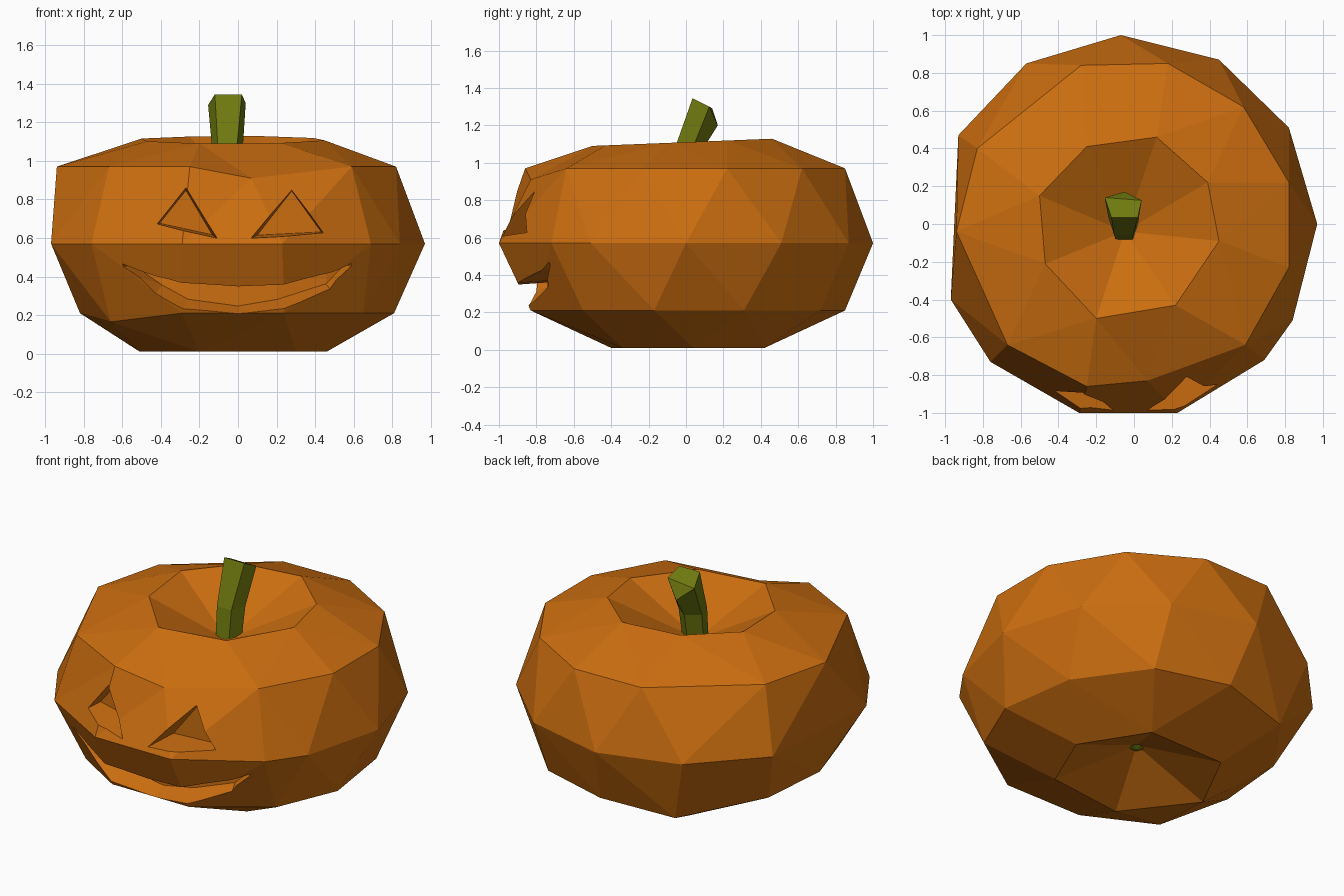
import bpy, bmesh, math

if "Cube" in bpy.data.objects:
    bpy.data.objects.remove(bpy.data.objects["Cube"], do_unlink=True)


def make_material(name, rgb):
    mat = bpy.data.materials.new(name)
    mat.use_nodes = True
    color = (*rgb, 1)
    mat.diffuse_color = color
    bsdf = next(n for n in mat.node_tree.nodes if n.type == 'BSDF_PRINCIPLED')
    bsdf.inputs["Base Color"].default_value = color
    return mat


def make_object(name, bm, mat):
    bmesh.ops.recalc_face_normals(bm, faces=bm.faces)
    mesh = bpy.data.meshes.new(name)
    bm.to_mesh(mesh)
    bm.free()
    mesh.materials.append(mat)
    obj = bpy.data.objects.new(name, mesh)
    bpy.context.collection.objects.link(obj)
    return obj


def angle(vert):
    return math.atan2(vert.co.y, vert.co.x) % math.tau


def add_ring(bm, points, height, tilt=0):
    """Points are (x, y) or (x, y, own height), sorted around the z axis."""
    verts = [bm.verts.new((p[0], p[1], p[2] if len(p) > 2 else height + tilt * p[1]))
             for p in points]
    return sorted(verts, key=angle)


def zip_rings(bm, lower, upper):
    """Join two rings of different counts with a band of triangles."""
    def turn(ring, i):
        return angle(ring[i % len(ring)]) + math.tau * (i // len(ring))
    i = j = 0
    while i < len(lower) or j < len(upper):
        a, b = lower[i % len(lower)], upper[j % len(upper)]
        step_low = j >= len(upper) or (
            i < len(lower)
            and turn(lower, i) + turn(lower, i + 1) <= turn(upper, j) + turn(upper, j + 1))
        if step_low:
            i += 1
            bm.faces.new((a, lower[i % len(lower)], b))
        else:
            j += 1
            bm.faces.new((a, upper[j % len(upper)], b))


def add_fan(bm, ring, tip):
    centre = bm.verts.new(tip)
    for a, b in zip(ring, ring[1:] + ring[:1]):
        bm.faces.new((a, b, centre))


def loft(bm, loops):
    """Closed skin through loops with equal point counts."""
    rows = [[bm.verts.new(p) for p in loop] for loop in loops]
    for low, high in zip(rows, rows[1:]):
        for k in range(len(low)):
            m = (k + 1) % len(low)
            bm.faces.new((low[k], low[m], high[m], high[k]))
    return rows


def carve(target, cutter):
    cutter.hide_render = True
    mod = target.modifiers.new("carving", 'BOOLEAN')
    mod.operation = 'DIFFERENCE'
    mod.solver = 'EXACT'
    mod.object = cutter
    bpy.context.view_layer.objects.active = target
    bpy.ops.object.modifier_apply(modifier=mod.name)
    bpy.data.objects.remove(cutter, do_unlink=True)


orange = make_material("pumpkin orange", (.6, .155, .005))
green = make_material("stem green", (.16, .195, .005))

# Pumpkin body: five uneven rings, dimpled at the top and the bottom
bm = bmesh.new()
bottom = add_ring(bm, [(.46, .04), (.22, .42), (-.3, .41), (-.51, 0), (-.2, -.4),
                       (.3, -.34)], .01)
low = add_ring(bm, [(.81, -.17), (.74, .31), (.45, .72), (0, .85), (-.45, .75, .165),
                    (-.78, .3), (-.82, -.15), (-.66, -.56, .165), (-.29, -.83),
                    (.24, -.83), (.65, -.55)], .21)
equator = add_ring(bm, [(.97, 0), (.82, .51), (.45, .87), (-.07, 1), (-.57, .85),
                        (-.93, .47), (-.97, -.4), (-.76, -.73), (-.29, -1), (.23, -1),
                        (.69, -.72), (.84, -.51)], .57)
shoulder = add_ring(bm, [(.18, .85), (-.28, .84), (-.83, .4), (-.94, -.04), (-.67, -.64),
                         (-.25, -.86), (.07, -.83, .91), (.59, -.64), (.82, -.23),
                         (.82, .22), (.58, .62)], .97)
crown = add_ring(bm, [(-.25, .41), (.12, .46), (.39, .22), (.45, -.09), (.22, -.43),
                      (-.2, -.5), (-.47, -.21), (-.5, .15)], 1.11, .04)
rings = [bottom, low, equator, shoulder, crown]
for lower, upper in zip(rings, rings[1:]):
    zip_rings(bm, lower, upper)
add_fan(bm, bottom, (-.02, 0, .2))
add_fan(bm, crown, (-.05, -.04, .88))
body = make_object("pumpkin_body", bm, orange)

# Eyes: tapered triangular recesses
eyes = {
    "right_eye_cutter": [(-.27, .87), (-.43, .67), (-.11, .6)],
    "left_eye_cutter": [(.28, .87), (.46, .62), (.07, .6)],
}
for name, tri in eyes.items():
    cx = sum(p[0] for p in tri) / 3
    cz = sum(p[1] for p in tri) / 3
    loops = [[(cx + (x - cx) * s, y, cz + (z - cz) * s) for x, z in tri]
             for y, s in ((-1.1, 1.1), (-.78, .85))]
    bm = bmesh.new()
    for row in loft(bm, loops):
        bm.faces.new(row)
    carve(body, make_object(name, bm, orange))

# Mouth: a curved grin whose floor rises inwards; columns are x, top, floor, back y
grin = [(-.63, .465, .45, -.64), (-.46, .405, .285, -.7), (-.3, .37, .21, -.73),
        (0, .35, .175, -.74), (.24, .36, .21, -.73), (.53, .42, .29, -.68),
        (.64, .465, .45, -.64)]
loops = []
for x, top, floor, back in grin:
    front = back - .28
    rise = .09 * min(1, (top - floor) / .12)
    inner = x * .86
    outer = x * 1.05
    loops.append([(outer, front, top - .01), (inner, back, top + .01),
                  (inner, back, floor + rise * .8), (outer, front, floor - rise * .6)])
bm = bmesh.new()
rows = loft(bm, loops)
bm.faces.new(rows[0])
bm.faces.new(rows[-1])
bmesh.ops.triangulate(bm, faces=bm.faces)
carve(body, make_object("mouth_cutter", bm, orange))

# Stem: five-sided, bent backwards, with a folded tip
def pentagon(cx, cy, z, r):
    turns = [math.radians(234 + 72 * k) for k in range(5)]
    return [(cx + r * math.cos(t), cy + r * math.sin(t), z) for t in turns]

tip = [(-.12, .035, 1.345), (.02, .035, 1.345), (.04, .125, 1.3), (-.05, .17, 1.2),
       (-.155, .14, 1.29)]
bm = bmesh.new()
rows = loft(bm, [pentagon(-.05, -.03, .83, .075), pentagon(-.055, .01, 1.08, .085), tip])
bm.faces.new(rows[0])
a, b, c, d, e = rows[-1]
bm.faces.new((a, b, c, e))
bm.faces.new((c, d, e))
make_object("stem", bm, green)

# Small pointed nub in the underside dimple
bm = bmesh.new()
rows = loft(bm, [pentagon(-.02, 0, .23, .06), pentagon(-.02, 0, .19, .06)])
bm.faces.new(rows[0])
add_fan(bm, rows[1], (-.02, 0, .17))
make_object("underside_nub", bm, green)
